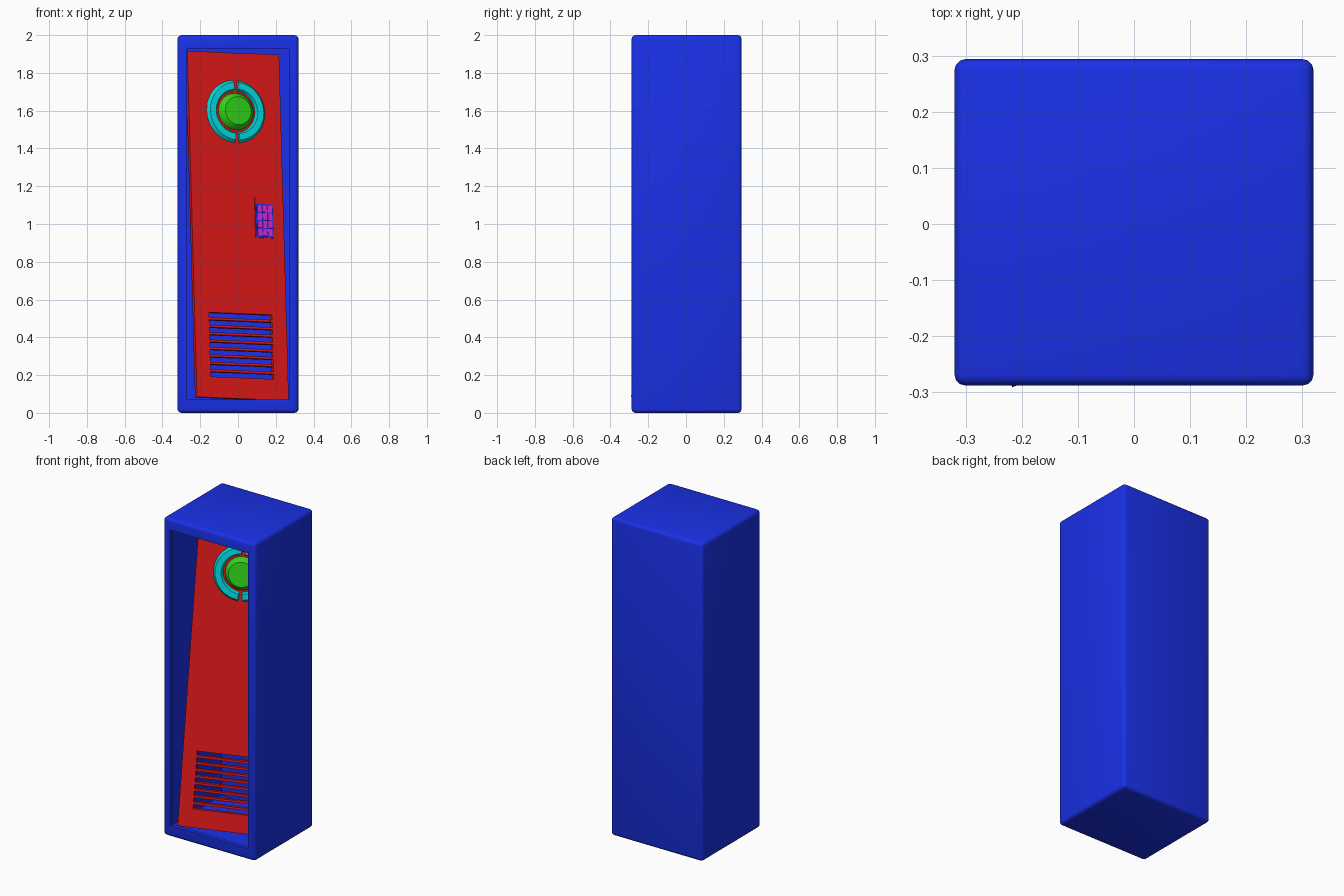
import bpy, bmesh, math
from mathutils import Matrix, Vector

if "Cube" in bpy.data.objects:
    bpy.data.objects.remove(bpy.data.objects["Cube"])


def material(name, rgb):
    m = bpy.data.materials.new(name)
    m.diffuse_color = (*rgb, 1)
    m.use_nodes = True
    m.node_tree.nodes["Principled BSDF"].inputs["Base Color"].default_value = m.diffuse_color
    return m


BLUE = material("blue", (0.01, 0.03, 0.8))
RED = material("red", (0.75, 0.01, 0.01))
CYAN = material("cyan", (0.0, 0.7, 0.75))
GREEN = material("green", (0.03, 0.65, 0.01))
MAGENTA = material("magenta", (0.7, 0.02, 0.75))


def finish(bm, name, mat, matrix=None):
    bmesh.ops.recalc_face_normals(bm, faces=bm.faces)
    me = bpy.data.meshes.new(name)
    bm.to_mesh(me)
    bm.free()
    ob = bpy.data.objects.new(name, me)
    bpy.context.collection.objects.link(ob)
    if mat:
        me.materials.append(mat)
    if matrix:
        ob.matrix_world = matrix
    return ob


def add_box(bm, lo, hi):
    lo, hi = Vector(lo), Vector(hi)
    mat = Matrix.Translation((lo + hi) / 2) @ Matrix.Diagonal((*(hi - lo), 1))
    return bmesh.ops.create_cube(bm, size=1, matrix=mat)["verts"]


def smooth(ob, angle=35):
    bpy.ops.object.select_all(action='DESELECT')
    ob.select_set(True)
    bpy.context.view_layer.objects.active = ob
    bpy.ops.object.shade_smooth_by_angle(angle=math.radians(angle))


# cabinet: rounded box, front opened with a thin lip and a hollow behind it
bm = bmesh.new()
add_box(bm, (-0.32, -0.288, 0), (0.32, 0.294, 2))
bmesh.ops.bevel(bm, geom=bm.edges[:], offset=0.02, segments=3, profile=0.5, affect='EDGES')
front = min(bm.faces, key=lambda f: f.calc_center_median().y)


def place(face, half_x, z0, z1, y):
    for v in face.verts:
        v.co = (math.copysign(half_x, v.co.x), y, z0 if v.co.z < 1 else z1)


bmesh.ops.inset_individual(bm, faces=[front], thickness=0.01)
place(front, 0.27, 0.07, 1.93, -0.288)
for half_x, z0, z1, y in [(0.27, 0.07, 1.93, -0.262),
                          (0.29, 0.05, 1.95, -0.262),
                          (0.29, 0.05, 1.95, 0.25)]:
    front = bmesh.ops.extrude_discrete_faces(bm, faces=[front])["faces"][0]
    place(front, half_x, z0, z1, y)
smooth(finish(bm, "cabinet", BLUE))

# door frame of reference: fallen inward, local x across, z up, y into the cabinet
right = Vector((0.483, 0.21, -0.02)).normalized()
up = Vector((-0.058, 0.29, 1.835))
up = (up - right * up.dot(right)).normalized()
into = up.cross(right)
DOOR = Matrix((right, into, up)).transposed().to_4x4()
DOOR.translation = (-0.217, -0.291, 0.085)
W, H, T = 0.53, 1.855, 0.026

# door with vent slots cut through
bm = bmesh.new()
add_box(bm, (0, 0, 0), (W, T, H))
door = finish(bm, "door", RED, DOOR)
bm = bmesh.new()
for i in range(9):
    z = 0.112 + i * 0.0397
    add_box(bm, (0.083, -0.1, z), (0.447, 0.1, z + 0.027))
cutter = finish(bm, "vent_cutter", RED, DOOR)
cutter.hide_render = True
mod = door.modifiers.new("vents", 'BOOLEAN')
mod.operation, mod.solver, mod.object = 'DIFFERENCE', 'EXACT', cutter
bpy.context.view_layer.objects.active = door
bpy.ops.object.modifier_apply(modifier=mod.name)
bpy.data.objects.remove(cutter)

# emblem-free round boss: two half rings around a domed button
CENTRE = DOOR @ Matrix.Translation((0.27, 0, 1.54))


def half_ring(name, start):
    profile = [(0.11, 0.002), (0.12, -0.018), (0.155, -0.018), (0.17, 0.002)]
    n, gap = 12, math.radians(4.5)
    bm = bmesh.new()
    rows = []
    for i in range(n + 1):
        a = start + gap + (math.pi - 2 * gap) * i / n
        rows.append([bm.verts.new((r * math.cos(a), y, r * math.sin(a))) for r, y in profile])
    for a, b in zip(rows, rows[1:]):
        for j in range(4):
            k = (j + 1) % 4
            bm.faces.new((a[j], a[k], b[k], b[j]))
    bm.faces.new(rows[0])
    bm.faces.new(rows[-1])
    smooth(finish(bm, name, CYAN, CENTRE), 25)


half_ring("ring_right", -math.pi / 2)
half_ring("ring_left", math.pi / 2)

bm = bmesh.new()
rings = []
for r, y in [(0.1, 0.002), (0.097, -0.012), (0.075, -0.033)]:
    rings.append([bm.verts.new((r * math.cos(i * math.tau / 24), y, r * math.sin(i * math.tau / 24)))
                  for i in range(24)])
for a, b in zip(rings, rings[1:]):
    for i in range(24):
        k = (i + 1) % 24
        bm.faces.new((a[i], a[k], b[k], b[i]))
bm.faces.new(rings[0])
bm.faces.new(rings[-1])
smooth(finish(bm, "button", GREEN, CENTRE))

# keypad: red housing, blue plate, magenta keys
bm = bmesh.new()
add_box(bm, (0.364, -0.006, 0.868), (0.468, 0.002, 1.085))
finish(bm, "keypad_housing", RED, DOOR)
bm = bmesh.new()
add_box(bm, (0.367, -0.008, 0.871), (0.465, 0.0, 1.048))
finish(bm, "keypad_plate", BLUE, DOOR)
bm = bmesh.new()
for c in range(3):
    for r in range(4):
        x, z = 0.374 + c * 0.0295, 0.878 + r * 0.042
        add_box(bm, (x, -0.013, z), (x + 0.0255, -0.006, z + 0.037))
finish(bm, "keypad_keys", MAGENTA, DOOR)
